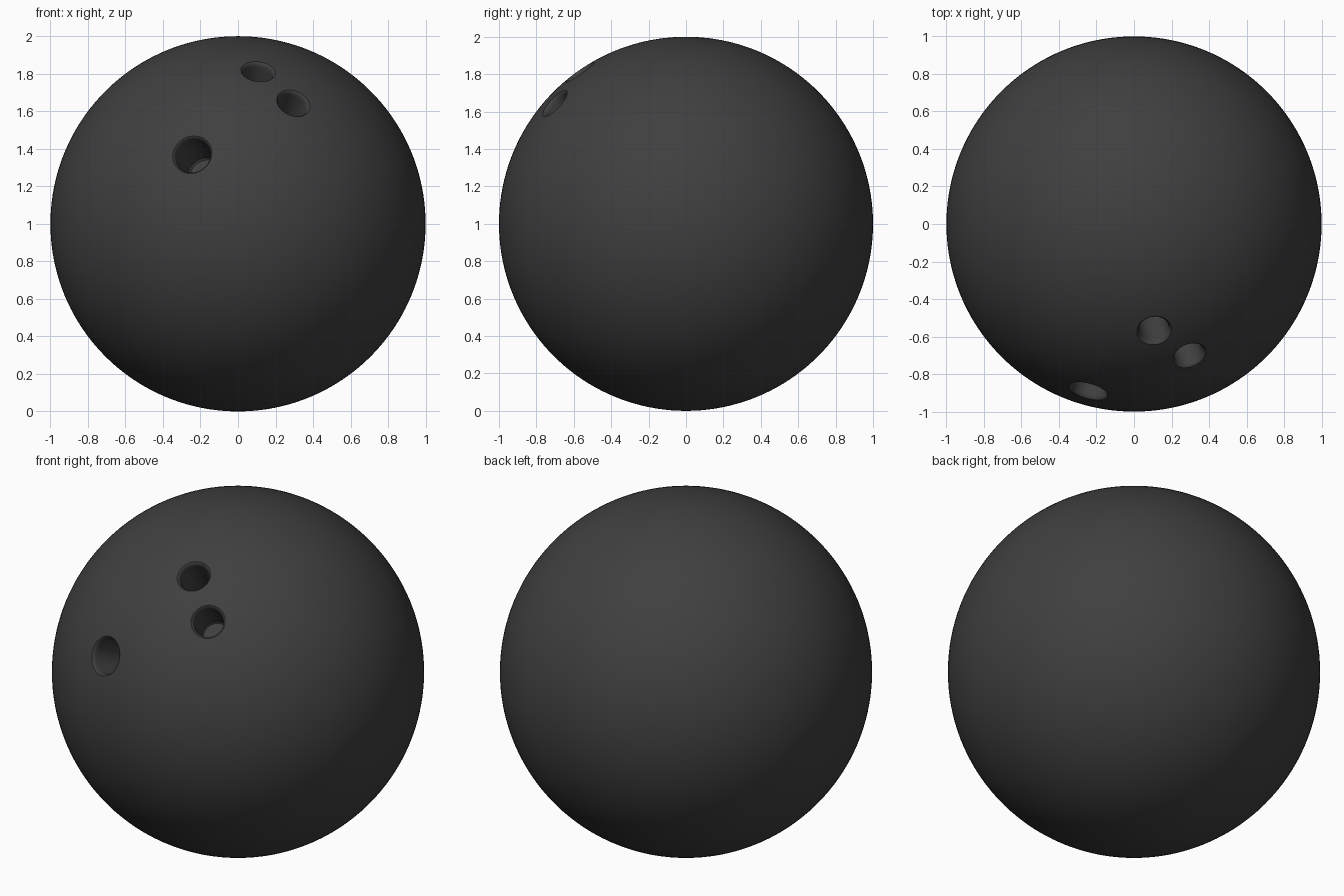
import bpy, bmesh, math
from mathutils import Vector

if "Cube" in bpy.data.objects:
    bpy.data.objects.remove(bpy.data.objects["Cube"])

CENTRE = Vector((0, 0, 1))

# dark glossy shell material
mat = bpy.data.materials.new("dark_shell")
mat.diffuse_color = (0.05, 0.05, 0.05, 1)
mat.use_nodes = True
mat.node_tree.nodes["Principled BSDF"].inputs["Base Color"].default_value = mat.diffuse_color

# ball
bpy.ops.mesh.primitive_uv_sphere_add(segments=160, ring_count=80, radius=1, location=CENTRE)
ball = bpy.context.object
ball.name = "ball"
ball.data.materials.append(mat)


def drill(name, direction, radius, depth, flare=0.014, sides=48):
    """Cut a radial, flat-bottomed hole with a softened rim."""
    profile = [(radius * 0.9, 1 - depth), (radius, 1 - depth + 0.01),
               (radius, 0.968), (radius + flare * 0.15, 0.981),
               (radius + flare * 0.5, 0.990), (radius + flare, 0.9955),
               (radius + flare * 2, 1.05)]
    bm = bmesh.new()
    rings = [[bm.verts.new((r * math.cos(2 * math.pi * i / sides),
                            r * math.sin(2 * math.pi * i / sides), h))
              for i in range(sides)] for r, h in profile]
    for a, b in zip(rings, rings[1:]):
        for i in range(sides):
            j = (i + 1) % sides
            bm.faces.new((a[i], a[j], b[j], b[i]))
    bm.faces.new(rings[0][::-1])
    bm.faces.new(rings[-1])
    mesh = bpy.data.meshes.new(name)
    bm.to_mesh(mesh)
    bm.free()
    mesh.materials.append(mat)
    cutter = bpy.data.objects.new(name, mesh)
    bpy.context.collection.objects.link(cutter)
    cutter.location = CENTRE
    cutter.rotation_euler = Vector(direction).to_track_quat('Z', 'Y').to_euler()
    cutter.hide_render = True
    bpy.context.view_layer.update()
    mod = ball.modifiers.new(name, 'BOOLEAN')
    mod.operation = 'DIFFERENCE'
    mod.solver = 'EXACT'
    mod.object = cutter
    bpy.context.view_layer.objects.active = ball
    bpy.ops.object.modifier_apply(modifier=name)
    bpy.data.objects.remove(cutter)


# thumb hole and two finger holes
drill("thumb_hole", (-0.245, -0.895, 0.37), 0.096, 0.30)
drill("finger_hole_a", (0.108, -0.57, 0.815), 0.079, 0.27)
drill("finger_hole_b", (0.296, -0.703, 0.645), 0.079, 0.29)

# smooth shell, crisp hole floors
bpy.ops.object.select_all(action='DESELECT')
ball.select_set(True)
bpy.context.view_layer.objects.active = ball
bpy.ops.object.shade_smooth_by_angle(angle=math.radians(35))
